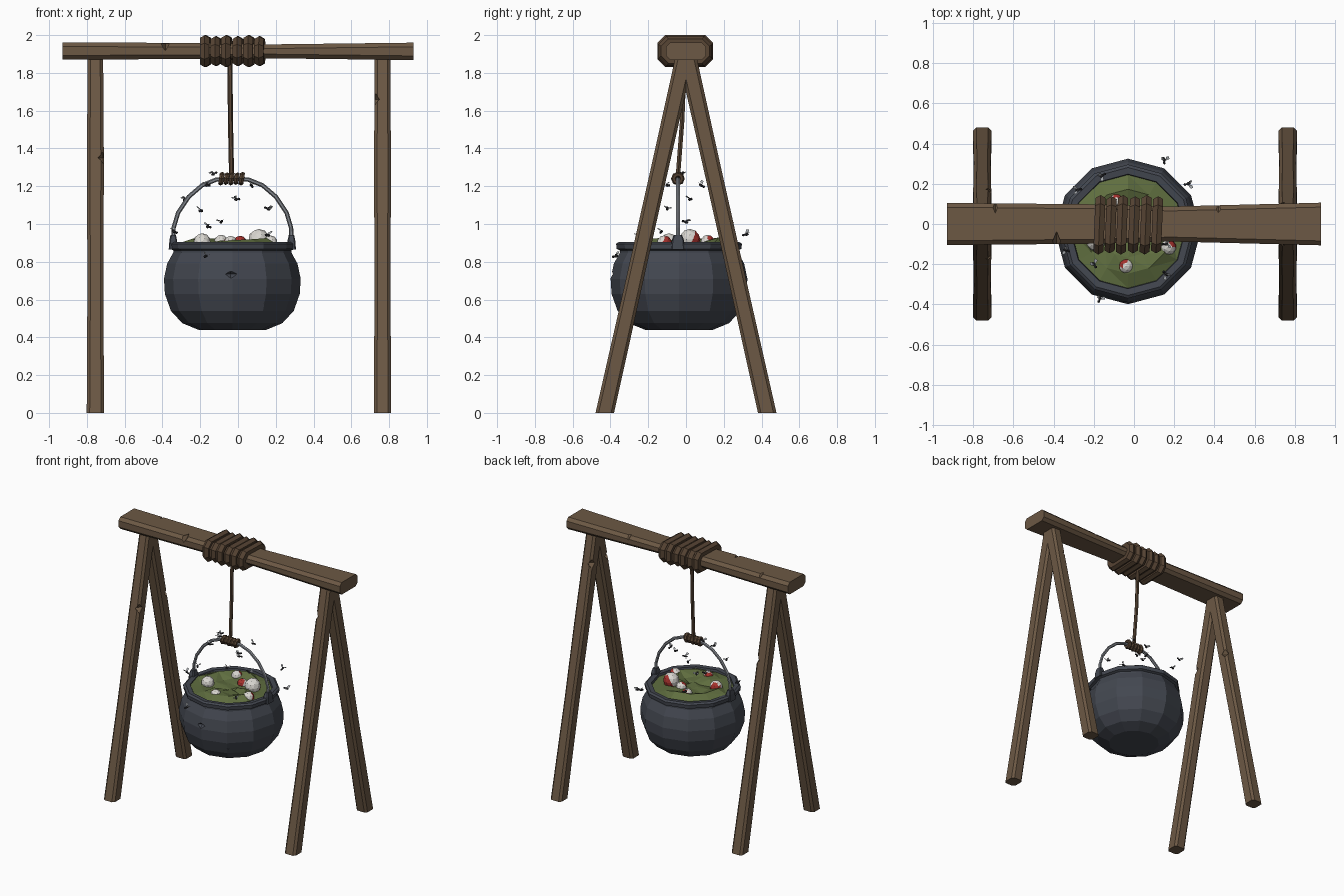
import bpy, bmesh, math, random
from mathutils import Vector

if "Cube" in bpy.data.objects:
    bpy.data.objects.remove(bpy.data.objects["Cube"])
random.seed(4)


def mat(name, r, g, b):
    m = bpy.data.materials.new(name)
    m.diffuse_color = (r, g, b, 1)
    m.use_nodes = True
    m.node_tree.nodes["Principled BSDF"].inputs["Base Color"].default_value = m.diffuse_color
    return m


WOOD = mat("brown wood", 0.15, 0.098, 0.058)
ROPE = mat("dark rope", 0.095, 0.058, 0.034)
IRON = mat("dark iron", 0.056, 0.063, 0.08)
STEEL = mat("handle steel", 0.22, 0.235, 0.26)
GREEN = mat("green stew", 0.115, 0.155, 0.05)
WHITE = mat("eye white", 0.70, 0.68, 0.64)
RED = mat("eye red", 0.38, 0.03, 0.025)
FLY = mat("fly body", 0.03, 0.03, 0.036)
WING = mat("fly wing", 0.36, 0.38, 0.40)


def finish(name, bm, *mats):
    me = bpy.data.meshes.new(name)
    bm.to_mesh(me)
    bm.free()
    ob = bpy.data.objects.new(name, me)
    bpy.context.collection.objects.link(ob)
    for m in mats:
        me.materials.append(m)
    return ob


def skin(name, rings, m, loop=False):
    """Faces between successive rings; capped at the ends unless looped."""
    bm = bmesh.new()
    vr = [[bm.verts.new(p) for p in r] for r in rings]
    n = len(vr[0])
    for i in range(len(vr) - (0 if loop else 1)):
        a, b = vr[i], vr[(i + 1) % len(vr)]
        for j in range(n):
            k = (j + 1) % n
            bm.faces.new((a[j], a[k], b[k], b[j]))
    if not loop:
        bm.faces.new(vr[0])
        bm.faces.new(vr[-1])
    bmesh.ops.recalc_face_normals(bm, faces=bm.faces)
    return finish(name, bm, m)


def chamfered(u, v, c):
    return [(u - c, -v), (u, c - v), (u, v - c), (u - c, v),
            (c - u, v), (-u, v - c), (-u, c - v), (c - u, -v)]


def circle(r, n):
    return [(r * math.cos(math.tau * i / n), r * math.sin(math.tau * i / n)) for i in range(n)]


def tube(name, pts, r, sides, m):
    """Round tube along a path lying close to an xz plane."""
    rings = []
    for i, p in enumerate(pts):
        t = Vector(pts[min(i + 1, len(pts) - 1)]) - Vector(pts[max(i - 1, 0)])
        n = Vector((t.z, 0, -t.x)).normalized()
        rings.append([Vector(p) + n * a + Vector((0, b, 0)) for a, b in circle(r, sides)])
    return skin(name, rings, m)


def notch(ob, spots):
    """Cut small diamond-shaped nicks out of an object."""
    for loc, size in spots:
        bm = bmesh.new()
        bmesh.ops.create_uvsphere(bm, u_segments=4, v_segments=2, radius=1)
        for v in bm.verts:
            v.co = Vector(loc) + Vector(a * b for a, b in zip(v.co, size))
        cutter = finish("nick_cutter", bm)
        cutter.hide_render = True
        mod = ob.modifiers.new("nick", 'BOOLEAN')
        mod.operation, mod.solver, mod.object = 'DIFFERENCE', 'EXACT', cutter
        bpy.context.view_layer.objects.active = ob
        bpy.ops.object.modifier_apply(modifier=mod.name)
        bpy.data.objects.remove(cutter)


# Top beam, a little thinner right of the middle
beam = skin("top_beam", [[(x, a, z + b) for a, b in chamfered(hy, hz, 0.022)] for x, hy, hz, z in
            ((-0.93, 0.105, 0.046, 1.916), (-0.2, 0.098, 0.042, 1.916),
             (0.18, 0.087, 0.037, 1.914), (0.93, 0.106, 0.046, 1.914))], WOOD)
notch(beam, [((-0.385, -0.105, 1.955), (0.03, 0.075, 0.04)),
             ((-0.69, 0.10, 1.965), (0.022, 0.055, 0.03)),
             ((0.42, 0.095, 1.955), (0.03, 0.04, 0.03))])


# Four slanted legs
def leg_y(z):
    return 0.43 - 0.2246 * z


for lx, label, nx, nz in ((-0.755, "left", -0.715, 1.35), (0.765, "right", 0.725, 1.66)):
    for s, end in ((-1, "front"), (1, "back")):
        leg = skin(f"{end}_{label}_leg",
                   [[(lx + a, s * leg_y(z) + b, z) for a, b in chamfered(hx, hy, 0.016)] for z, hx, hy in
                    ((0, 0.046, 0.049), (0.7, 0.042, 0.047), (1.3, 0.045, 0.047), (1.89, 0.041, 0.049))], WOOD)
        notch(leg, [((nx, s * (leg_y(nz) + 0.035), nz), (0.04, 0.035, 0.035))])

# Rope wound around the beam
for i, x in enumerate((-0.172, -0.116, -0.06, 0.0, 0.058, 0.115)):
    r, grow = 0.029, (0, -0.006)[i % 2]
    rings = []
    for a, b in circle(r, 6):
        rings.append([(x + b + 0.04 * y, y - 0.004, 1.915 + z) for y, z in
                      chamfered(0.119 + a + grow, 0.056 + a + grow, 0.034 + 0.3 * a)])
    skin(f"beam_rope_coil_{i + 1}", rings, ROPE, loop=True)

# Hanging rope and the knot around the handle
HY = -0.043
tube("hanging_rope", [(-0.043, -0.008, 1.87), (-0.04, -0.02, 1.55), (-0.034, HY, 1.25)], 0.0135, 6, ROPE)
for i in range(5):
    x = -0.088 + 0.027 * i
    rings = [[(x + b + 0.15 * z, HY + y, 1.24 + z) for y, z in circle(0.022 + a - 0.003 * (i % 2), 8)]
             for a, b in circle(0.0145, 6)]
    skin(f"handle_knot_coil_{i + 1}", rings, ROPE, loop=True)

# Cauldron: turned 12-sided profile with a thick rim
CX, CY = -0.03, -0.037
profile = [(0.18, 0.44), (0.265, 0.475), (0.325, 0.54), (0.357, 0.63), (0.362, 0.71), (0.345, 0.79),
           (0.312, 0.85), (0.312, 0.86), (0.33, 0.868), (0.333, 0.895), (0.318, 0.905), (0.285, 0.902), (0.278, 0.86)]
pot = skin("cauldron", [[(CX + a, CY + b, z) for a, b in circle(r, 12)] for r, z in profile], IRON)
notch(pot, [((-0.04, -0.40, 0.735), (0.06, 0.03, 0.025)),
            ((0.15, -0.36, 0.58), (0.05, 0.04, 0.04)),
            ((0.16, -0.32, 0.91), (0.035, 0.04, 0.025)),
            ((-0.20, 0.26, 0.91), (0.03, 0.04, 0.02))])

# Lugs and arched handle
for x, label in ((CX - 0.313, "left"), (CX + 0.313, "right")):
    skin(f"{label}_handle_lug", [[(x + a, HY + b, z) for a, b in chamfered(hx, hy, 0.006)] for z, hx, hy in
                                 ((0.865, 0.024, 0.036), (0.915, 0.02, 0.032), (0.943, 0.014, 0.022))], IRON)
half = [(0.313, 0.90), (0.311, 0.98), (0.287, 1.06), (0.23, 1.145), (0.16, 1.205), (0.085, 1.235)]
arc = [(-x, z) for x, z in half] + [(0, 1.24)] + half[::-1]
tube("cauldron_handle", [(CX + x, HY, z) for x, z in arc], 0.0115, 6, STEEL)

# Lumpy stew surface
rings = [[(CX + a, CY + b, 0.862) for a, b in circle(0.282, 12)]]
for r, lo, hi in ((0.282, 0.88, 0.9), (0.21, 0.885, 0.932), (0.13, 0.88, 0.915), (0.05, 0.885, 0.90)):
    rings.append([(CX + a, CY + b, random.uniform(lo, hi)) for a, b in circle(r, 12)])
stew = skin("stew", rings, GREEN)
bm = bmesh.new()
bm.from_mesh(stew.data)
bmesh.ops.triangulate(bm, faces=bm.faces)
bm.to_mesh(stew.data)
bm.free()

# Floating eyeballs, red on one side
eyes = [((0.11, 0.02, 0.918), 0.056, (0.2, 0.8, -0.25)),
        ((-0.19, -0.09, 0.905), 0.046, (-0.3, 0.8, -0.1)),
        ((-0.04, -0.21, 0.9), 0.037, (-0.6, 0.5, 0.1)),
        ((0.17, -0.115, 0.9), 0.04, (0.5, 0.5, 0.0)),
        ((0.01, 0.04, 0.9), 0.038, (-0.1, -0.6, 0.5)),
        ((-0.09, 0.115, 0.905), 0.038, (0.3, 0.7, 0.1))]
for i, (loc, r, d) in enumerate(eyes):
    bm = bmesh.new()
    bmesh.ops.create_icosphere(bm, subdivisions=2, radius=r)
    d = Vector(d).normalized()
    for f in bm.faces:
        f.material_index = int(f.calc_center_median().normalized().dot(d) > 0.5)
    bmesh.ops.translate(bm, vec=loc, verts=bm.verts)
    finish(f"eyeball_{i + 1}", bm, WHITE, RED)

# Flies: faceted body, head and two wings
flies = [(-0.13, -0.02, 1.265), (-0.165, -0.1, 1.205), (0.07, 0.08, 1.205), (-0.28, 0.17, 1.13),
         (-0.01, 0.02, 1.13), (-0.20, -0.2, 1.07), (0.16, -0.1, 1.08), (-0.16, 0.24, 0.985),
         (-0.09, 0.0, 1.01), (-0.17, -0.37, 0.83), (0.15, 0.32, 0.945), (0.27, 0.20, 0.87),
         (0.16, -0.25, 0.94), (-0.34, -0.13, 0.96)]
for i, loc in enumerate(flies):
    bm = bmesh.new()
    for y, r, stretch in ((0, 0.0085, 1.7), (-0.017, 0.0075, 1)):
        ball = bmesh.ops.create_icosphere(bm, subdivisions=1, radius=r)["verts"]
        for v in ball:
            v.co.y = v.co.y * stretch + y
    for s in (-1, 1):
        w = [bm.verts.new(p) for p in ((s * 0.003, -0.004, 0.007), (s * 0.021, 0.004, 0.018),
                                       (s * 0.02, 0.018, 0.017), (s * 0.008, 0.016, 0.01))]
        bm.faces.new(w).material_index = 1
    ob = finish(f"fly_{i + 1}", bm, FLY, WING)
    ob.location = loc
    ob.rotation_euler = (random.uniform(-0.5, 0.5), random.uniform(-0.4, 0.4), random.uniform(0, math.tau))
